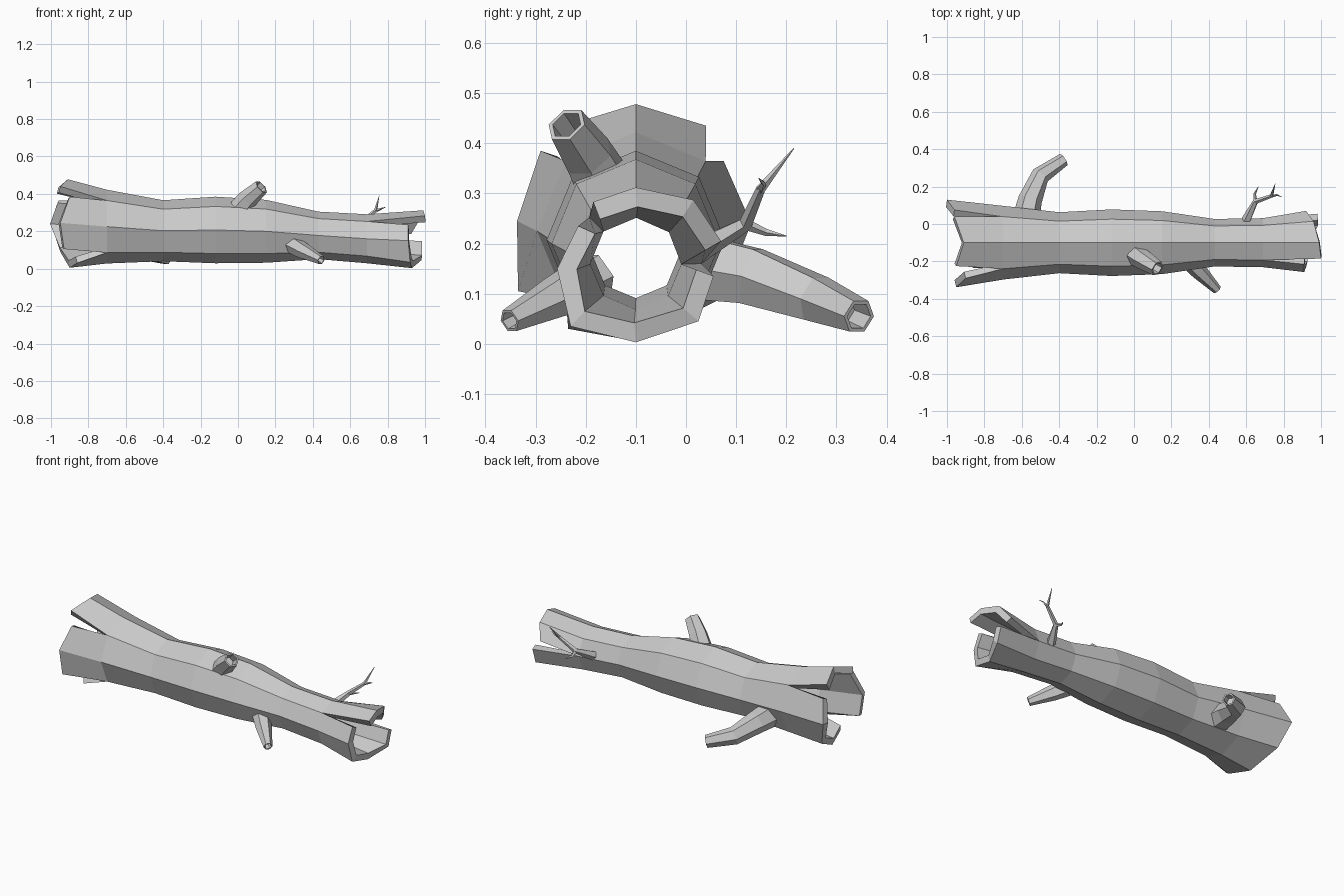
import bpy, bmesh, math
from mathutils import Vector

if "Cube" in bpy.data.objects:
    bpy.data.objects.remove(bpy.data.objects["Cube"])

CY = -0.1


def make_object(name, bm):
    mesh = bpy.data.meshes.new(name)
    bm.to_mesh(mesh)
    bm.free()
    ob = bpy.data.objects.new(name, mesh)
    bpy.context.collection.objects.link(ob)
    return ob


def make_log():
    # eight-sided trunk rings: x, centre height, radius
    stations = [(-.7, .225, .197), (-.4, .203, .163), (-.12, .207, .178),
                (.15, .2, .168), (.43, .178, .127), (.69, .16, .131)]
    bm = bmesh.new()
    rings = []
    for x, cz, r in stations:
        rings.append([bm.verts.new((x, CY + r * math.sin(k * math.pi / 4),
                                    cz + r * math.cos(k * math.pi / 4))) for k in range(8)])
    for a, b in zip(rings, rings[1:]):
        for k in range(8):
            n = (k + 1) % 8
            bm.faces.new((a[k], b[k], b[n], a[n]))

    # splintered planks: first ring corner, then end points
    left = [(7, [(-.95, -.225, .44), (-.91, -.1, .478), (-.96, .04, .435)]),
            (1, [(-.96, .075, .365), (-1, .13, .24), (-.95, .07, .09),
                 (-.9, -.1, .005), (-.86, -.235, .03)]),
            (5, [(-.93, -.335, .105), (-.95, -.337, .245), (-.9, -.29, .385)])]
    right = [(7, [(1, -.185, .283), (.99, -.1, .312), (.96, .015, .287), (.92, .07, .205)]),
             (2, [(.98, .055, .135), (.98, .025, .045), (.93, -.1, .003),
                  (.92, -.23, .035), (.91, -.257, .15), (.91, -.215, .235)])]
    for planks, ring, is_left in ((left, rings[0], True), (right, rings[-1], False)):
        for start, pts in planks:
            tip = [bm.verts.new(p) for p in pts]
            for i in range(len(tip) - 1):
                p, q = ring[(start + i) % 8], ring[(start + i + 1) % 8]
                if is_left:
                    bm.faces.new((tip[i], p, q, tip[i + 1]))
                else:
                    bm.faces.new((p, tip[i], tip[i + 1], q))
    ob = make_object("hollow_log", bm)
    mod = ob.modifiers.new("wall", 'SOLIDIFY')
    mod.thickness = 0.037
    mod.offset = -1
    mod.use_even_offset = True


def sweep(name, path, sides=6, hollow=False):
    # path entries: x, y, z, radius
    bm = bmesh.new()
    pts = [Vector(p[:3]) for p in path]
    radii = [p[3] for p in path]
    dirs = [(pts[min(i + 1, len(pts) - 1)] - pts[max(i - 1, 0)]).normalized()
            for i in range(len(pts))]
    if hollow:
        # broken tip: rim and recessed core
        end, d, r = pts[-1], dirs[-1], radii[-1]
        pts += [end, end - d * r * 1.5]
        radii += [r * .78, r * .7]
        dirs += [d, d]
    rings = []
    for p, d, r in zip(pts, dirs, radii):
        q = d.to_track_quat('Z', 'Y')
        rings.append([bm.verts.new(p + q @ Vector((r * math.cos(2 * math.pi * k / sides),
                                                   r * math.sin(2 * math.pi * k / sides), 0)))
                      for k in range(sides)])
    for a, b in zip(rings, rings[1:]):
        for k in range(sides):
            n = (k + 1) % sides
            bm.faces.new((a[k], a[n], b[n], b[k]))
    bm.faces.new(rings[0][::-1])
    bm.faces.new(rings[-1])
    make_object(name, bm)


make_log()

# broken branch stubs
sweep("upper_branch", [(.01, -.165, .32, .06), (.055, -.195, .375, .053),
                       (.125, -.238, .437, .042)], hollow=True)
sweep("front_branch", [(.28, -.18, .135, .052), (.35, -.255, .095, .044),
                       (.445, -.352, .046, .025)], hollow=True)
sweep("back_branch", [(-.575, .04, .15, .072), (-.555, .13, .135, .064),
                      (-.5, .26, .09, .05), (-.375, .345, .055, .036)], hollow=True)

# forked twig
sweep("twig_stem", [(.6, .02, .185, .027), (.65, .12, .24, .015),
                    (.735, .15, .31, .01), (.755, .215, .39, .001)], 5)
sweep("twig_fork_low", [(.65, .115, .24, .012), (.645, .16, .222, .007), (.665, .2, .215, .001)], 4)
sweep("twig_fork_high", [(.73, .148, .307, .009), (.765, .155, .32, .005), (.79, .145, .33, .001)], 4)
